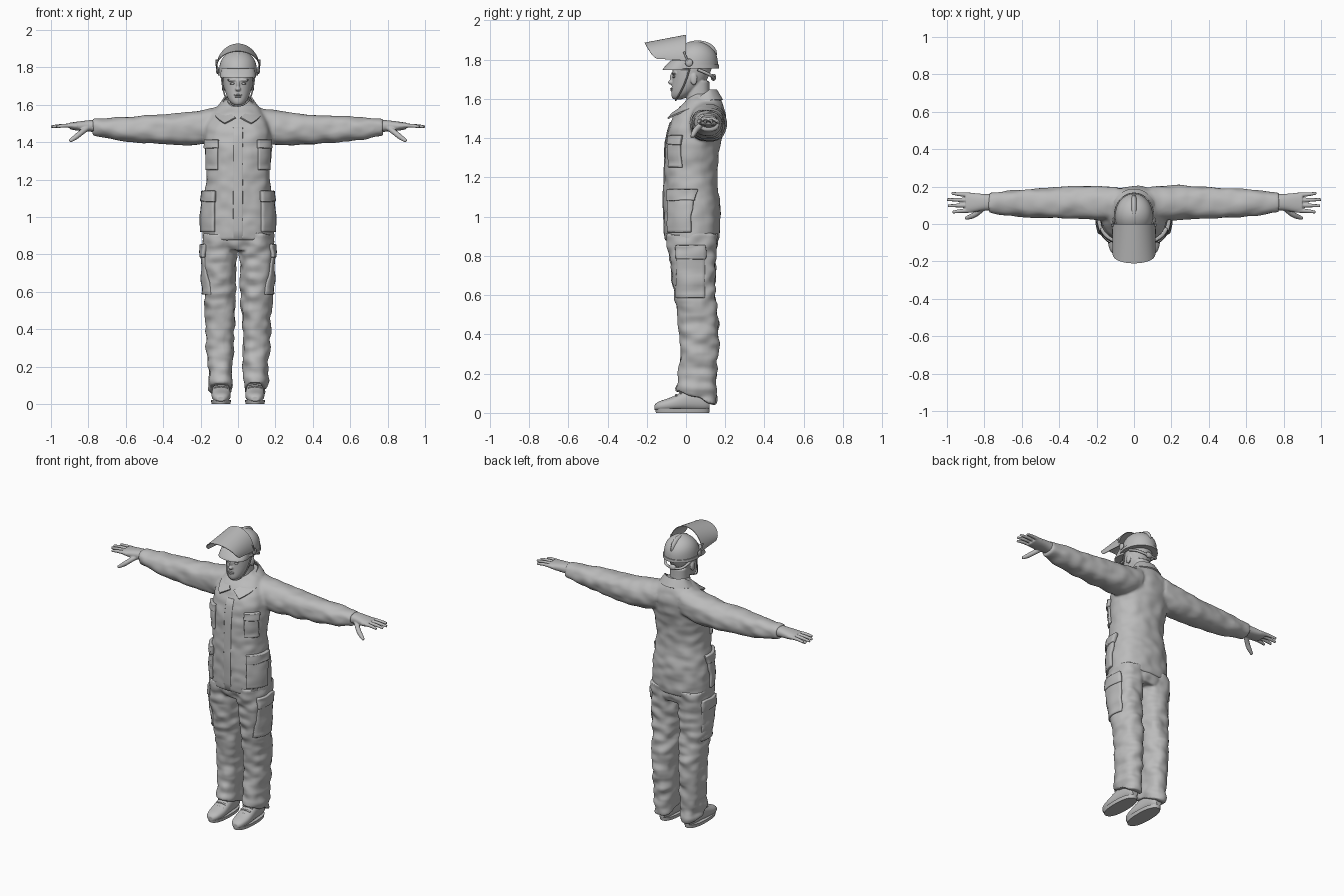
import bpy, bmesh, math
from mathutils import Vector, noise
from mathutils.bvhtree import BVHTree

if "Cube" in bpy.data.objects:
    bpy.data.objects.remove(bpy.data.objects["Cube"])


def material(name, value):
    mat = bpy.data.materials.new(name)
    mat.use_nodes = True
    color = (value, value, value, 1)
    mat.diffuse_color = color
    mat.node_tree.nodes["Principled BSDF"].inputs["Base Color"].default_value = color
    return mat


GREY = material("plain grey", 0.5)


def add(name, data):
    obj = bpy.data.objects.new(name, data)
    bpy.context.collection.objects.link(obj)
    data.materials.append(GREY)
    return obj


def from_bmesh(name, bm):
    mesh = bpy.data.meshes.new(name)
    bm.to_mesh(mesh)
    bm.free()
    return add(name, mesh)


def mirrored(obj):
    obj.modifiers.new("Mirror", "MIRROR").use_mirror_merge = False
    return obj


def bake(obj, angle=50):
    """Turn modifiers or curves into a plain smooth mesh."""
    name = obj.name
    deps = bpy.context.evaluated_depsgraph_get()
    mesh = bpy.data.meshes.new_from_object(obj.evaluated_get(deps))
    bpy.data.objects.remove(obj)
    mesh.materials.clear()
    new = add(name, mesh)
    bpy.ops.object.select_all(action="DESELECT")
    new.select_set(True)
    bpy.context.view_layer.objects.active = new
    bpy.ops.object.shade_smooth_by_angle(angle=math.radians(angle))
    return new


def loft(name, axis, rings, mirror=False, power=0.85, count=20):
    """Skin rounded sections (position, low, high, low, high) in centimetres."""
    bm = bmesh.new()
    crease = bm.edges.layers.float.new("crease_edge")
    loops = []
    for pos, a0, a1, b0, b1 in rings:
        loop = []
        for i in range(count):
            t = math.tau * i / count
            c, s = math.cos(t), math.sin(t)
            a = (a0 + a1) / 2 + (a1 - a0) / 2 * math.copysign(abs(c) ** power, c)
            b = (b0 + b1) / 2 + (b1 - b0) / 2 * math.copysign(abs(s) ** power, s)
            co = {"x": (pos, a, b), "y": (a, pos, b), "z": (a, b, pos)}[axis]
            loop.append(bm.verts.new(Vector(co) / 100))
        loops.append(loop)
    for low, high in zip(loops, loops[1:]):
        for i in range(count):
            j = (i + 1) % count
            bm.faces.new((low[i], low[j], high[j], high[i]))
    for cap in (loops[0], loops[-1]):
        for edge in bm.faces.new(cap).edges:
            edge[crease] = 1
    bmesh.ops.recalc_face_normals(bm, faces=bm.faces)
    obj = from_bmesh(name, bm)
    obj.modifiers.new("Subdivision", "SUBSURF").levels = 2
    return bake(mirrored(obj) if mirror else obj)


def sym(rows):
    """Expand (position, half width, front, back) rows to full sections."""
    return [(p, -w, w, f, b) for p, w, f, b in rows]


def tube(name, points, radius, tips=1.0, mirror=True):
    curve = bpy.data.curves.new(name, "CURVE")
    curve.dimensions = "3D"
    curve.bevel_depth = radius / 100
    curve.bevel_resolution = 3
    curve.use_fill_caps = True
    spline = curve.splines.new("NURBS")
    spline.points.add(len(points) - 1)
    spline.use_endpoint_u = True
    spline.order_u = 3
    for point, co in zip(spline.points, points):
        point.co = (*(Vector(co) / 100), 1)
    spline.points[-1].radius = tips
    obj = add(name, curve)
    return bake(mirrored(obj) if mirror else obj)


def blob(name, centre, size, mirror=False):
    bm = bmesh.new()
    bmesh.ops.create_uvsphere(bm, u_segments=20, v_segments=12, radius=0.01)
    bmesh.ops.scale(bm, vec=size, verts=bm.verts)
    bmesh.ops.translate(bm, vec=Vector(centre) / 100, verts=bm.verts)
    obj = from_bmesh(name, bm)
    return bake(mirrored(obj) if mirror else obj)


def fuse(name, parts, voxel, repeat, folds=0.0):
    """Merge parts into one skin, then add soft cloth folds."""
    bm = bmesh.new()
    for part in parts:
        bm.from_mesh(part.data)
        bpy.data.objects.remove(part)
    obj = from_bmesh(name, bm)
    obj.modifiers.new("Remesh", "REMESH").voxel_size = voxel
    smooth = obj.modifiers.new("Smooth", "SMOOTH")
    smooth.iterations = repeat
    obj = bake(obj, 180)
    moves = [v.normal * folds * noise.noise(v.co * Vector((14, 14, 20))) for v in obj.data.vertices]
    for v, move in zip(obj.data.vertices, moves):
        v.co += move
    return obj


def patch(name, target, centre, yaw, width, height, thick, mirror=True):
    """Lay a cloth panel on the target, looking inward along the yaw direction."""
    bvh = BVHTree.FromObject(target, bpy.context.evaluated_depsgraph_get())
    inward = Vector((-math.sin(yaw), math.cos(yaw), 0))
    up = Vector((0, 0, 1))
    side = inward.cross(up)
    bm = bmesh.new()
    nu, nv = 8, 12
    grid = []
    for i in range(nu + 1):
        for j in range(nv + 1):
            p = Vector(centre) / 100 + side * width * (i / nu - 0.5) / 100 + up * height * (j / nv - 0.5) / 100
            hit = bvh.ray_cast(p - inward * 0.5, inward)[0]
            grid.append(bm.verts.new((hit or p) + inward * 0.004))
    for i in range(nu):
        for j in range(nv):
            k = i * (nv + 1) + j
            bm.faces.new((grid[k], grid[k + nv + 1], grid[k + nv + 2], grid[k + 1]))
    obj = from_bmesh(name, bm)
    solid = obj.modifiers.new("Solidify", "SOLIDIFY")
    solid.thickness = thick / 100 + 0.004
    solid.offset = 1
    bevel = obj.modifiers.new("Bevel", "BEVEL")
    bevel.width = 0.003
    return bake(mirrored(obj) if mirror else obj)


def sheet(name, edge_a, edge_b, steps, rows, thick):
    """Ruled curved sheet between two parametric edges."""
    bm = bmesh.new()
    cols = []
    for i in range(steps + 1):
        a, b = Vector(edge_a(i / steps)), Vector(edge_b(i / steps))
        cols.append([bm.verts.new(a.lerp(b, j / rows)) for j in range(rows + 1)])
    for c, d in zip(cols, cols[1:]):
        for j in range(rows):
            bm.faces.new((c[j], d[j], d[j + 1], c[j + 1]))
    obj = from_bmesh(name, bm)
    solid = obj.modifiers.new("Solidify", "SOLIDIFY")
    solid.thickness, solid.offset = thick, 0
    return bake(obj)


# Jacket: torso and sleeves as one skin
torso = loft("torso", "z", sym([
    (87.5, 19.5, -11, 17), (100, 19.5, -11.5, 18), (112, 18, -11.5, 17), (122, 16.8, -11.2, 15.5),
    (134, 17.8, -11, 17), (144, 18.5, -10, 19.5), (151, 17.5, -7, 20.8), (157, 13.5, -2.5, 19.5),
    (161, 8.5, 2, 17), (163, 7, 3, 15)]))
sleeve = loft("sleeve", "x", [
    (9, 1, 20, 141, 159), (20, 2, 20.8, 138, 157), (30, 2.6, 20.5, 138.2, 155.5),
    (45, 3, 19.5, 139, 154.5), (60, 3.7, 18.5, 140, 153.8), (70, 4.8, 17.6, 142, 153), (77.5, 6, 17, 143.5, 152.5)], True)
jacket = fuse("jacket", [torso, sleeve], 0.009, 6, 0.007)
patch("front_placket", jacket, (0, 0, 118), 0, 5, 60, 0.4, False)
patch("chest_pocket", jacket, (12, 0, 133), 0.25, 7, 16, 1.2)
patch("chest_pocket_flap", jacket, (12, 0, 139), 0.25, 7.6, 5, 1.9)
patch("hip_pocket", jacket, (13.5, 0, 101), 0.6, 12, 18, 1.3)
patch("hip_pocket_flap", jacket, (13.5, 0, 111), 0.6, 12.6, 6, 2)


# Collar folded around the neck and dropping to a V
def collar_edge(rx, ry, twist, top, drop):
    def edge(t):
        t = 2 * t - 1
        a = t * math.pi * 0.95
        s = max(0, abs(t) - 0.35) / 0.65
        return (rx * math.sin(a * twist), 0.08 + ry * math.cos(a) - 0.07 * s * s, top - drop * s)
    return edge


sheet("collar", collar_edge(0.078, 0.075, 1, 1.645, 0.115), collar_edge(0.125, 0.105, 0.85, 1.595, 0.095), 40, 4, 0.008)

# Trousers: hips and legs, hem sloping down to the heel
leg = loft("leg", "z", [
    (8, 3, 15.5, -5.5, 15.5), (16, 3, 16, -4.5, 15.5), (26, 2.5, 16.7, -3, 16), (40, 2, 17.3, -3, 17),
    (52, 1.5, 18, -5, 16), (65, 1.2, 18.7, -6.5, 14.5), (78, 0.7, 19.5, -8.5, 15.5), (91, 0.5, 19.3, -10, 16.5)], True)
for v in leg.data.vertices:
    if v.co.z < 0.16:
        v.co.z -= (v.co.y - 0.04) * 0.35 * (0.16 - v.co.z) / 0.08
hips = loft("hips", "z", sym([(82, 15, -8, 15), (86, 19, -10, 16.5), (92, 19, -10, 16.5)]))
trousers = fuse("trousers", [leg, hips], 0.007, 4, 0.012)
patch("thigh_pocket", trousers, (0, 2.5, 72), math.pi / 2, 14, 27, 1)
patch("thigh_pocket_flap", trousers, (0, 2.5, 82), math.pi / 2, 14.6, 7, 1.5)

# Boots
loft("boot_upper", "y", [
    (-16, 7.5, 11, 1.5, 4), (-14.5, 5, 13.2, 1, 6), (-8, 3.6, 14.4, 1, 7.5), (-2, 4, 14, 1, 11),
    (4, 4.5, 13.5, 1, 13), (10, 5, 13, 1, 12), (12, 7, 11.5, 2, 9)], True)
loft("boot_sole", "z", [(0, 4, 14.2, -15.5, 12), (2.2, 3.6, 14.6, -16, 12.3)], True)
for k in range(3):
    y, z = -7 + 2.2 * k, 7.6 + 1.5 * k
    tube("boot_lace", [(5.5, y, z - 0.6), (9, y - 0.5, z + 0.8), (12.5, y, z - 0.6)], 0.5)

# Hands
palm = loft("palm", "x", [(75, 7, 16, 145, 152), (80, 7.5, 16, 145.8, 151.8), (86, 6, 16.7, 146, 151),
                          (90, 6.2, 16.6, 147, 150.4)], True)
fingers = [palm, tube("thumb", [(80, 9, 148), (84, 5.5, 145), (87, 4, 142.5), (90, 3, 140.5)], 1.5, 0.6)]
for k, reach in enumerate((97, 99.5, 100, 97.5)):
    y = 7.2 + 2.8 * k
    fingers.append(tube("finger", [(86, y, 148.6), (93, y, 149.2), (reach, y + 0.6 * (k - 1.5), 148.2)], 1.2, 0.65))
fuse("hands", fingers, 0.004, 3)

# Head and face
neck = loft("neck", "z", sym([(150, 7, 0, 14), (160, 5.8, 0, 12), (169, 5.8, 1, 12)]))
skull = loft("skull", "z", sym([
    (159.8, 2, -6.5, -2), (161, 4, -7.6, 1), (164, 6, -7.6, 6), (168, 7.3, -7.2, 10),
    (172, 8, -7, 12), (177, 8.4, -7, 14), (183, 7.5, -5, 13)]), power=1)
nose = blob("nose", (0, -7.4, 168.4), (1.5, 1.8, 1.2))
bridge = blob("bridge", (0, -7, 170.6), (0.9, 1.3, 2.8))
brow = blob("brow", (3, -6, 173.2), (2.8, 1.4, 0.8), True)
ear = blob("ear", (7.8, 4, 170), (0.9, 1.8, 3), True)
fuse("head", [neck, skull, nose, bridge, brow, ear], 0.004, 3)
blob("eye", (3, -6.2, 171.3), (1.4, 0.8, 0.6), True)
blob("upper_lip", (0, -7.4, 165.2), (2.3, 0.7, 0.45))
blob("lower_lip", (0, -7.3, 164.3), (1.9, 0.7, 0.5))
tube("chin_strap", [(9, 2, 176), (8.2, 0, 169), (6.5, -3, 163), (3, -5, 159.6), (0, -5.2, 159.3)], 0.4)

# Helmet with peak, rim, raised visor and rear adjuster
loft("helmet_shell", "z", sym([
    (176, 10.4, -8, 16.4), (179, 10.3, -7.5, 16.5), (183, 9.7, -6, 15.8), (186.5, 7.5, -2.5, 13),
    (188.6, 4, 1, 9.5), (189.3, 1, 4, 6)]), power=1)
loft("helmet_rim", "z", sym([(175.6, 11, -8.5, 17), (177.4, 10.9, -8.4, 16.9)]), power=1)
loft("helmet_peak", "z", sym([(174.6, 9.6, -12, 4), (175.4, 9.8, -12, 5), (179.5, 9, -8, 5)]))
blob("helmet_ridge", (0, 6, 183), (2.6, 9.8, 6.8))
tube("head_band", [(8.5, 6, 175), (8, 11, 173), (5, 14, 171), (0, 14.4, 170.5)], 0.8)
blob("rear_adjuster", (0, 14, 171), (2.6, 1.4, 1.8))
blob("visor_pivot", (11, 1.5, 178.5), (0.8, 2, 2), True)
tube("visor_arm", [(11.2, 1.5, 178.5), (11.5, 0, 181), (11.5, -1, 184)], 0.5)


def visor_back(t):
    a = t * math.pi
    return (0.115 * math.cos(a), 0, 1.795 + 0.13 * math.sin(a))


def visor_front(t):
    a = t * math.pi
    return (0.113 * math.cos(a), -0.15 - 0.06 * math.sin(a) ** 0.7, 1.805 + 0.08 * math.sin(a))


sheet("visor", visor_back, visor_front, 32, 8, 0.004)
